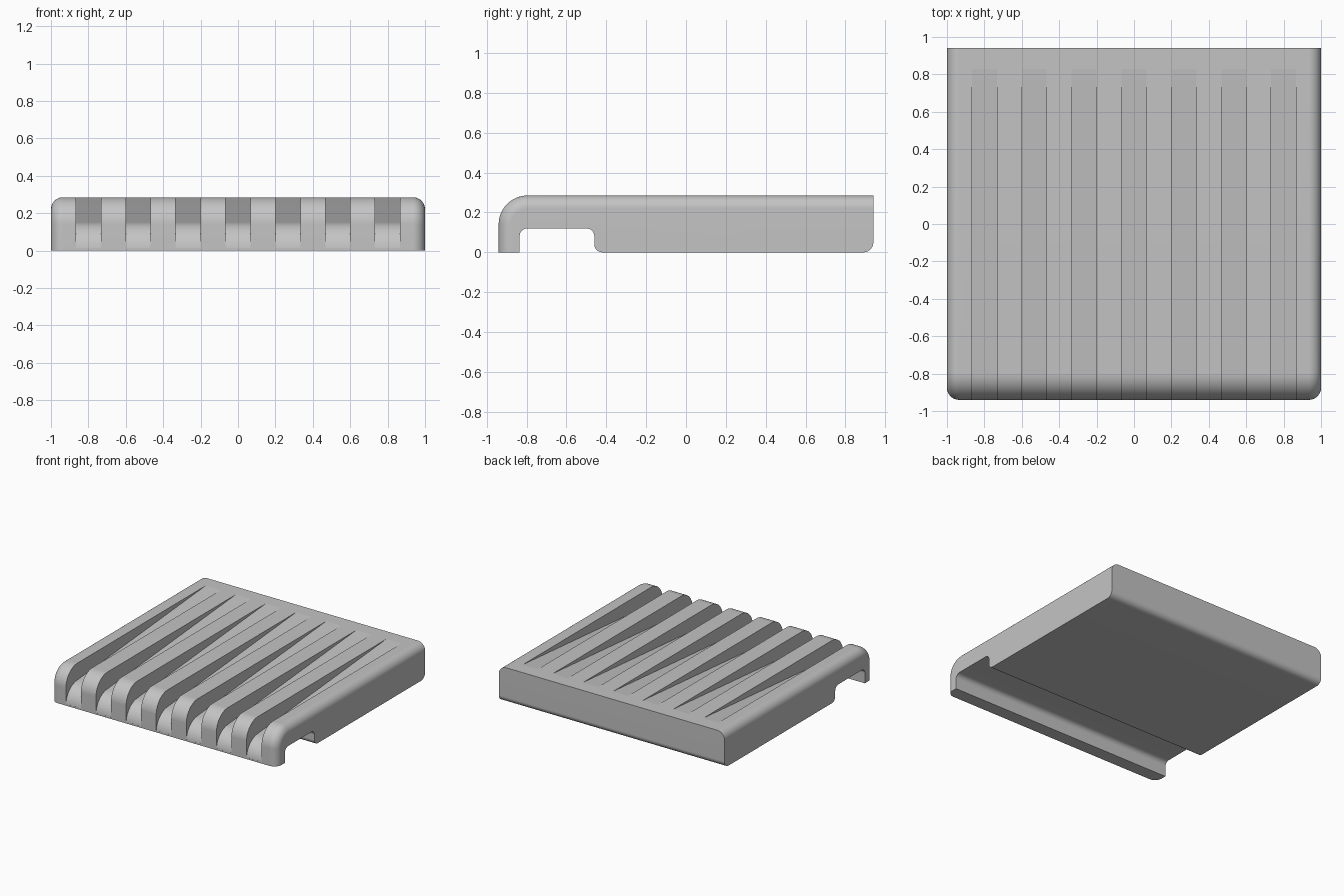
import bpy
import bmesh
from math import sin, cos, pi, atan2, acos, hypot, radians
from mathutils import Vector

SEG = 24
HALF_W, FRONT, BACK, TOP = 1.0, -0.94, 0.94, 0.285

if "Cube" in bpy.data.objects:
    bpy.data.objects.remove(bpy.data.objects["Cube"], do_unlink=True)


def rounded(corners):
    """Outline (y, z) from right-angled corners, each with a fillet radius."""
    pts = []
    for i, (y, z, r) in enumerate(corners):
        c = Vector((y, z))
        if r == 0:
            pts.append(c)
            continue
        u = (Vector(corners[i - 1][:2]) - c).normalized()
        v = (Vector(corners[(i + 1) % len(corners)][:2]) - c).normalized()
        for k in range(SEG + 1):
            t = k / SEG * pi / 2
            pts.append(c + r * (u * (1 - sin(t)) + v * (1 - cos(t))))
    return pts


def prism(bm, outline, x0, x1):
    """Extrude a (y, z) outline from x0 to x1; return both vertex rings."""
    rings = [[bm.verts.new((x, p[0], p[1])) for p in outline] for x in (x0, x1)]
    a, b = rings
    bm.faces.new(a)
    bm.faces.new(b[::-1])
    for i in range(len(a)):
        j = (i + 1) % len(a)
        bm.faces.new((a[j], a[i], b[i], b[j]))
    return rings


def finish(bm, name):
    bmesh.ops.recalc_face_normals(bm, faces=bm.faces)
    mesh = bpy.data.meshes.new(name)
    bm.to_mesh(mesh)
    bm.free()
    obj = bpy.data.objects.new(name, mesh)
    bpy.context.scene.collection.objects.link(obj)
    return obj


# Material
grey = bpy.data.materials.new("light grey")
grey.use_nodes = True
colour = (0.55, 0.55, 0.55, 1)
grey.diffuse_color = colour
grey.node_tree.nodes["Principled BSDF"].inputs["Base Color"].default_value = colour

# Tray body: side profile with a hooked front lip and a channel underneath
bm = bmesh.new()
profile = rounded([
    (FRONT, 0, 0), (FRONT, TOP, 0.145), (BACK, TOP, 0), (BACK, 0, 0.05),
    (-0.46, 0, 0.04), (-0.46, 0.12, 0.04), (-0.835, 0.12, 0.04), (-0.835, 0, 0)])
rings = prism(bm, profile, -HALF_W, HALF_W)

# Round the side edges along the front and the top
outer = SEG + 2
edges = [bm.edges.get((ring[i], ring[i + 1])) for ring in rings for i in range(outer)]
bmesh.ops.recalc_face_normals(bm, faces=bm.faces)
bmesh.ops.bevel(bm, geom=edges, offset=0.065, offset_type='OFFSET', segments=SEG,
                profile=0.5, affect='EDGES', clamp_overlap=False)
body = finish(bm, "drain_tray")
body.data.materials.append(grey)

# Slot profile: straight ramp from the back, tangent to a curved spout in front
radius = 0.15
cy, tip_y = FRONT + radius, 0.83
start = radians(175)
end = atan2(TOP, tip_y - cy) + acos(radius / hypot(TOP, tip_y - cy))
spout = []
for k in range(SEG + 1):
    a = start + (end - start) * k / SEG
    spout.append((cy + radius * cos(a), radius * sin(a)))
ly, lz = spout[-1]
past = 1.15
ramp_end = (ly + (tip_y - ly) * past, lz + (TOP - lz) * past)
slot = spout + [ramp_end, (ramp_end[0], 0.5), (-1.1, 0.5), (-1.1, spout[0][1])]

# Seven evenly spaced drain slots
pitch = 4 / 15
bm = bmesh.new()
for i in range(-3, 4):
    prism(bm, slot, (i - 0.25) * pitch, (i + 0.25) * pitch)
cutter = finish(bm, "slot_cutter")
cutter.hide_render = True

bpy.ops.object.select_all(action='DESELECT')
bpy.context.view_layer.objects.active = body
body.select_set(True)
cut = body.modifiers.new("slots", 'BOOLEAN')
cut.operation = 'DIFFERENCE'
cut.solver = 'EXACT'
cut.object = cutter
bpy.ops.object.modifier_apply(modifier=cut.name)
bpy.data.objects.remove(cutter, do_unlink=True)

# Smooth the fillets, keep the shallow ramp tips crisp
bpy.ops.object.shade_smooth_by_angle(angle=radians(4.3))
